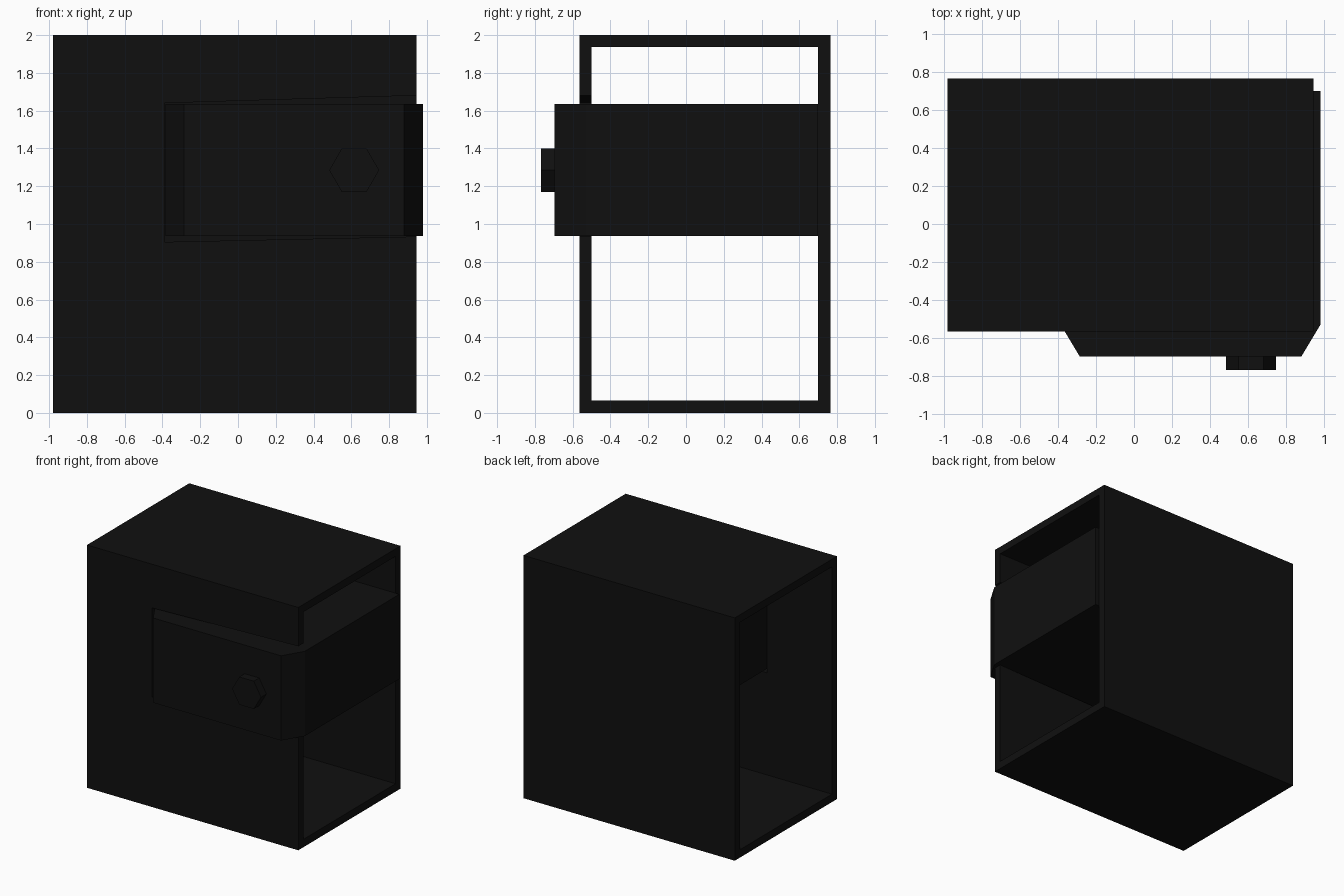
import bpy
import bmesh
import math
from mathutils import Vector

default = bpy.data.objects.get("Cube")
if default:
    bpy.data.objects.remove(default, do_unlink=True)

# One matte black for everything
black = bpy.data.materials.new("matte black")
black.use_nodes = True
colour = (0.005, 0.005, 0.005, 1)
black.diffuse_color = colour
black.node_tree.nodes["Principled BSDF"].inputs["Base Color"].default_value = colour


def prism(name, outline, extrude):
    """Extrude a flat outline of 3D points along a vector into a closed solid."""
    bm = bmesh.new()
    face = bm.faces.new([bm.verts.new(p) for p in outline])
    result = bmesh.ops.extrude_face_region(bm, geom=[face], use_keep_orig=True)
    moved = [g for g in result["geom"] if isinstance(g, bmesh.types.BMVert)]
    bmesh.ops.translate(bm, verts=moved, vec=Vector(extrude))
    bmesh.ops.recalc_face_normals(bm, faces=bm.faces)
    mesh = bpy.data.meshes.new(name)
    bm.to_mesh(mesh)
    bm.free()
    mesh.materials.append(black)
    obj = bpy.data.objects.new(name, mesh)
    bpy.context.collection.objects.link(obj)
    return obj


def cut(target, cutter):
    """Subtract the cutter from the target, then discard the cutter."""
    mod = target.modifiers.new("cut", "BOOLEAN")
    mod.operation = "DIFFERENCE"
    mod.solver = "EXACT"
    mod.object = cutter
    bpy.context.view_layer.objects.active = target
    bpy.ops.object.modifier_apply(modifier=mod.name)
    bpy.data.objects.remove(cutter, do_unlink=True)


def side_rect(x, y0, y1, z0, z1):
    return [(x, y0, z0), (x, y1, z0), (x, y1, z1), (x, y0, z1)]


# Casing: a box open at both ends
casing = prism("casing", side_rect(-0.98, -0.565, 0.765, 0, 2), (1.925, 0, 0))
tunnel = prism("tunnel_cutter", side_rect(-1.2, -0.50, 0.70, 0.065, 1.937), (2.4, 0, 0))
cut(casing, tunnel)

# Slightly skewed slot in the front wall, open towards +x
slot = prism("slot_cutter",
             [(-0.39, -0.7, 0.905), (1.1, -0.7, 0.937), (1.1, -0.7, 1.685), (-0.39, -0.7, 1.64)],
             (0, 0.3, 0))
cut(casing, slot)

# Solid block through the slot, with bevelled front corners
block_plan = [(-0.385, 0.70), (-0.385, -0.53), (-0.285, -0.697),
              (0.88, -0.697), (0.98, -0.53), (0.98, 0.70)]
prism("inner_block", [(x, y, 0.937) for x, y in block_plan], (0, 0, 0.698))

# Six-sided knob on the block's front
knob_ring = [(0.615 + 0.132 * math.cos(math.radians(a)), -0.69,
              1.285 + 0.132 * math.sin(math.radians(a))) for a in range(0, 360, 60)]
prism("knob", knob_ring, (0, -0.077, 0))
